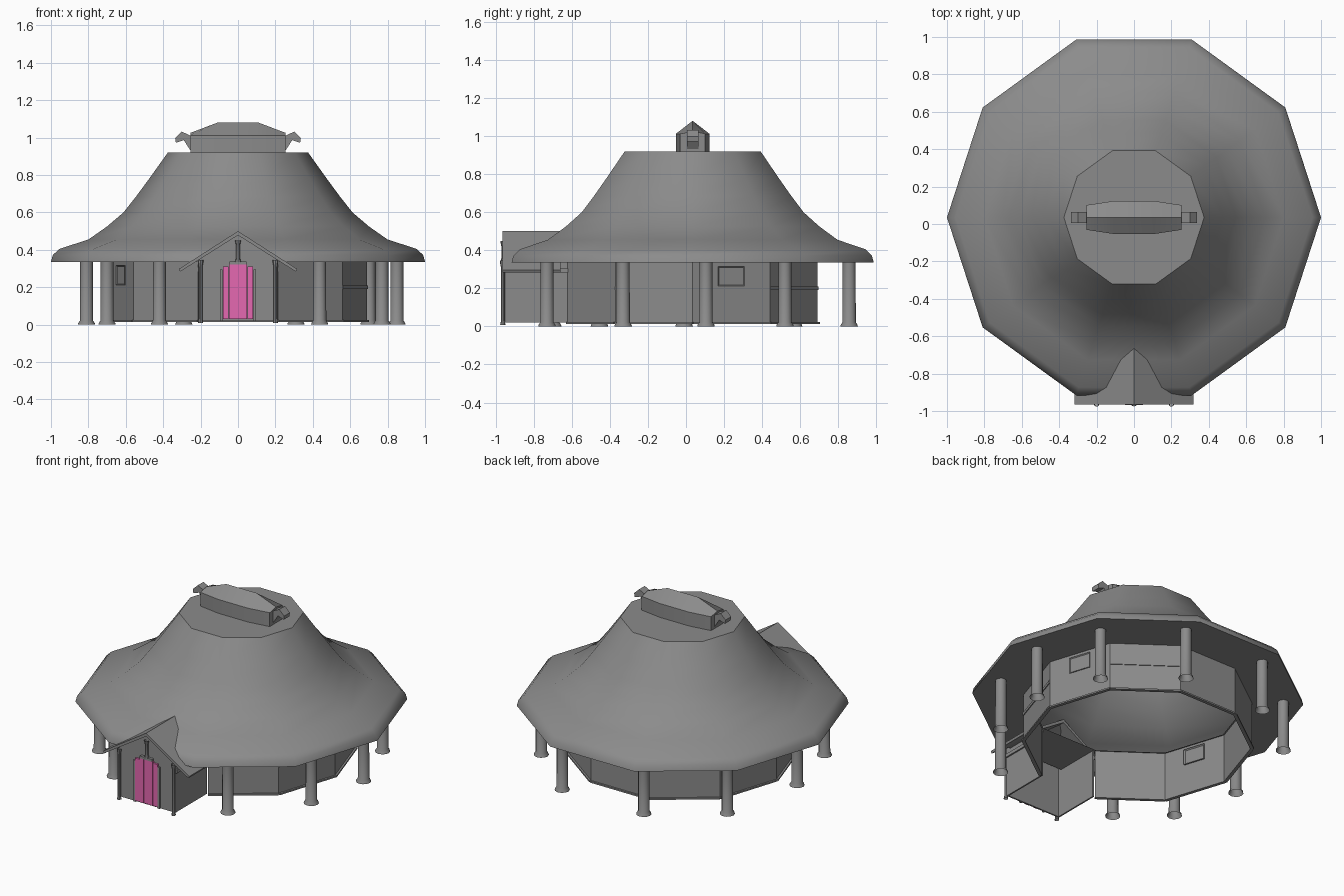
import bpy, bmesh, math
from math import cos, sin, radians
from mathutils import Matrix, Vector

if "Cube" in bpy.data.objects:
    bpy.data.objects.remove(bpy.data.objects["Cube"])

CY = 0.035      # centre of the round hall
N = 10
GROUND, EAVE = 0.02, 0.336


def material(name, rgb):
    m = bpy.data.materials.new(name)
    m.use_nodes = True
    m.diffuse_color = (*rgb, 1)
    m.node_tree.nodes["Principled BSDF"].inputs["Base Color"].default_value = (*rgb, 1)
    return m


GREY = material("plain grey", (0.26, 0.26, 0.26))
PINK = material("door pink", (0.78, 0.14, 0.44))


def finish(name, bm, mat=GREY, smooth=None, normals=True):
    if normals:
        bmesh.ops.recalc_face_normals(bm, faces=bm.faces)
    me = bpy.data.meshes.new(name)
    bm.to_mesh(me)
    bm.free()
    ob = bpy.data.objects.new(name, me)
    bpy.context.collection.objects.link(ob)
    me.materials.append(mat)
    if smooth:
        bpy.ops.object.select_all(action='DESELECT')
        ob.select_set(True)
        bpy.context.view_layer.objects.active = ob
        bpy.ops.object.shade_smooth_by_angle(angle=radians(smooth))
    return ob


def lathe(bm, profile, sides, cx, cy):
    """Stack rings of (radius, height) and skin them."""
    rings = [[bm.verts.new((cx + r * cos(math.tau * i / sides),
                            cy + r * sin(math.tau * i / sides), z))
              for i in range(sides)] for r, z in profile]
    for a, b in zip(rings, rings[1:]):
        for i in range(sides):
            j = (i + 1) % sides
            bm.faces.new((a[i], a[j], b[j], b[i]))
    return rings


def box(bm, lo, hi, turn=Matrix()):
    lo, hi = Vector(lo), Vector(hi)
    m = turn @ Matrix.Translation((lo + hi) / 2) @ Matrix.Diagonal((*(hi - lo), 1))
    return bmesh.ops.create_cube(bm, size=1, matrix=m)["verts"]


def prism(bm, points, y0, y1):
    """Extrude an (x, z) outline along y."""
    f = bm.faces.new([bm.verts.new((x, y0, z)) for x, z in points])
    new = bmesh.ops.extrude_face_region(bm, geom=[f])["geom"]
    for v in new:
        if isinstance(v, bmesh.types.BMVert):
            v.co.y = y1


def side_frame(i):
    """Local frame of wall side i: x outward, y along the wall."""
    return Matrix.Translation((0, CY, 0)) @ Matrix.Rotation(radians(36 * i + 18), 4, 'Z')


# main roof with its rim and flat soffit
bm = bmesh.new()
rings = lathe(bm, [(0.67, EAVE), (1.0, EAVE), (0.99, 0.372), (0.955, 0.405), (0.80, 0.455),
                   (0.70, 0.525), (0.612, 0.60), (0.545, 0.685), (0.475, 0.78), (0.375, 0.92)],
              N, 0, CY)
bm.faces.new(rings[-1])
roof = finish("main_roof", bm, smooth=40)

# ring wall, open at the entrance side
R = 0.69
bm = bmesh.new()
low, high = lathe(bm, [(R, GROUND), (R, EAVE)], N, 0, CY)
entrance = [f for f in bm.faces if f.calc_center_median().y < -0.6]
bmesh.ops.delete(bm, geom=entrance, context='FACES_ONLY')
wall = finish("ring_wall", bm)
mod = wall.modifiers.new("thickness", 'SOLIDIFY')
mod.thickness = 0.01
mod.offset = -1

# thin sill at the foot of the wall
APOTHEM = R * cos(radians(18))
HALF = R * sin(radians(18))
bm = bmesh.new()
for i in range(N):
    if i != 7:
        box(bm, (APOTHEM - 0.01, -HALF, GROUND - 0.006), (APOTHEM + 0.012, HALF, GROUND + 0.004), side_frame(i))
finish("wall_sill", bm)

# rails on two sides
bm = bmesh.new()
for i in (1, 9):
    box(bm, (APOTHEM - 0.004, -HALF, 0.19), (APOTHEM + 0.005, HALF, 0.21), side_frame(i))
finish("wall_rails", bm)

# recessed windows on opposite sides
bm = bmesh.new()
for i in (0, 5):
    turn = side_frame(i)
    out = turn.to_3x3() @ Vector((1, 0, 0))
    verts = box(bm, (APOTHEM - 0.018, -0.072, 0.213), (APOTHEM + 0.006, 0.072, 0.316), turn)
    bm.normal_update()
    for f in {f for v in verts for f in v.link_faces}:
        if abs(f.normal.dot(out)) > 0.9:
            n = f.normal.copy()
            bmesh.ops.inset_region(bm, faces=[f], thickness=0.01)
            bmesh.ops.translate(bm, verts=f.verts, vec=-n * 0.008)
finish("windows", bm)

# veranda pillars with flared feet
bm = bmesh.new()
for x, y in [(0.437, -0.73), (0.77, -0.33), (0.85, 0.105), (0.70, 0.52), (0.31, 0.857),
             (-0.42, -0.70), (-0.70, -0.455), (-0.81, -0.01), (-0.70, 0.565), (-0.29, 0.857)]:
    lathe(bm, [(0.046, 0), (0.044, 0.008), (0.035, 0.022), (0.034, EAVE + 0.01)], 12, x, y)
finish("pillars", bm, smooth=40)

# ridge turret: bulging plan, gabled top falling to both ends
bm = bmesh.new()
plan = [(-0.255, 0.066), (-0.11, 0.088), (0.11, 0.088), (0.255, 0.066)]
cols = []
for (x, w), top in zip(plan, (1.025, 1.08, 1.08, 1.025)):
    cols.append([bm.verts.new((x, CY + y, z)) for y, z in
                 ((-w, 0.92), (-w, 1.012), (0, top), (w, 1.012), (w, 0.92))])
for a, b in zip(cols, cols[1:]):
    for k in range(4):
        bm.faces.new((a[k], b[k], b[k + 1], a[k + 1]))
bm.faces.new(cols[0])
bm.faces.new(cols[-1])
finish("ridge_turret", bm, smooth=25)

# curled horns at the turret ends
bm = bmesh.new()
for s in (1, -1):
    prism(bm, [(s * x, z) for x, z in ((0.25, 0.925), (0.255, 1.01), (0.30, 1.032),
                                       (0.336, 0.998), (0.332, 0.972), (0.29, 0.986))],
          CY - 0.03, CY + 0.03)
finish("turret_horns", bm)

# porch roof: two sloping slabs
bm = bmesh.new()
for s in (1, -1):
    prism(bm, [(0, 0.50), (s * 0.317, 0.297), (s * 0.31, 0.283), (0, 0.478)], -0.965, -0.66)
finish("porch_roof", bm)

# porch side walls and gable front
F = -0.95
bm = bmesh.new()
prism(bm, [(-0.205, GROUND), (0.205, GROUND), (0.205, 0.352), (0, 0.482), (-0.205, 0.352)], F, F + 0.01)
for s in (1, -1):
    box(bm, (s * 0.205, F, GROUND), (s * 0.195, -0.62, 0.35))
    box(bm, (s * 0.195, F, 0.283), (s * 0.215, -0.62, 0.305))
finish("porch_walls", bm)

# porch corner posts, door jambs, and king post on its bracket
bm = bmesh.new()
for s in (1, -1):
    lathe(bm, [(0.014, 0.008), (0.010, 0.03), (0.010, 0.31), (0.015, 0.335), (0.015, 0.345)],
          8, s * 0.2, F - 0.012)
    box(bm, (s * 0.082, F - 0.012, GROUND), (s * 0.096, F, 0.295))
lathe(bm, [(0.016, 0.335), (0.010, 0.36), (0.010, 0.42), (0.016, 0.45)], 8, 0, F - 0.01)
box(bm, (-0.045, F - 0.018, 0.322), (0.045, F, 0.338))
finish("porch_posts", bm, smooth=40)

# plank door
bm = bmesh.new()
PLANKS, WIDTH = 5, 0.164
for i in range(PLANKS):
    x = -WIDTH / 2 + i * WIDTH / PLANKS
    top = 0.322 if 0 < i < PLANKS - 1 else 0.312
    box(bm, (x + 0.0005, F - 0.014 - 0.003 * (i % 2), 0.03), (x + WIDTH / PLANKS - 0.0005, F, top))
finish("door", bm, PINK)
